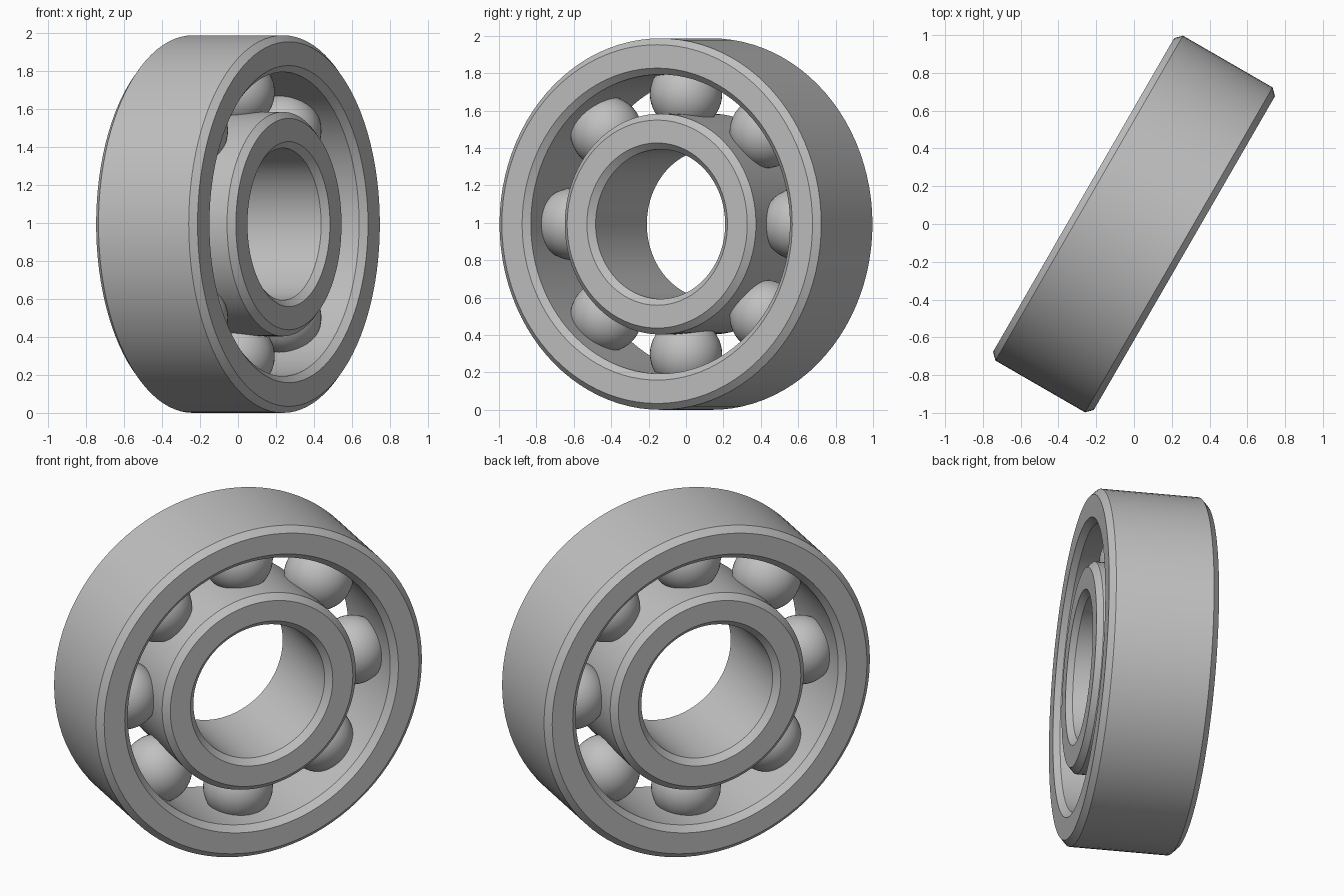
import bpy
import bmesh
import math
from mathutils import Matrix, Vector

cube = bpy.data.objects.get("Cube")
if cube:
    bpy.data.objects.remove(cube, do_unlink=True)

# Overall dimensions
OUTER_R = 0.993
HALF_W = 0.308
BEVEL = 0.034
BALL_R = 0.193
TRACK_R = 0.695
BALLS = 8

# The shaft axis lies level, turned 30 degrees from the side
axis = Vector((math.cos(math.radians(30)), -math.sin(math.radians(30)), 0))
place = Matrix.Translation((0, 0, OUTER_R)) @ axis.to_track_quat("Z", "Y").to_matrix().to_4x4()

steel = bpy.data.materials.new("steel grey")
steel.use_nodes = True
grey = (0.53, 0.53, 0.53, 1)
steel.diffuse_color = grey
steel.node_tree.nodes["Principled BSDF"].inputs["Base Color"].default_value = grey


def finish(bm, name):
    """Turn a bmesh into a smooth-shaded steel object."""
    bmesh.ops.recalc_face_normals(bm, faces=bm.faces)
    mesh = bpy.data.meshes.new(name)
    bm.to_mesh(mesh)
    bm.free()
    mesh.materials.append(steel)
    obj = bpy.data.objects.new(name, mesh)
    bpy.context.collection.objects.link(obj)
    bpy.ops.object.select_all(action="DESELECT")
    obj.select_set(True)
    bpy.context.view_layer.objects.active = obj
    bpy.ops.object.shade_smooth_by_angle(angle=math.radians(30))
    return obj


def race(name, inner, outer, steps=96):
    """Spin a rectangle with four chamfered corners around the shaft."""
    h, b = HALF_W, BEVEL
    half = [(inner + b, h), (outer - b, h), (outer, h - b)]
    lower = [(outer, b - h), (outer - b, -h), (inner + b, -h)]
    profile = half + lower + [(inner, b - h), (inner, h - b)]
    bm = bmesh.new()
    verts = [bm.verts.new((r, 0, z)) for r, z in profile]
    edges = [bm.edges.new((verts[i - 1], verts[i])) for i in range(len(verts))]
    bmesh.ops.spin(bm, geom=verts + edges, cent=(0, 0, 0), axis=(0, 0, 1),
                   angle=math.tau, steps=steps, use_merge=True)
    bmesh.ops.remove_doubles(bm, verts=bm.verts, dist=0.0005)
    obj = finish(bm, name)
    obj.matrix_world = place


# Outer and inner rings
race("outer_ring", 0.80, OUTER_R)
race("inner_ring", 0.40, 0.59)

# Balls, evenly spaced between the rings
for i in range(BALLS):
    bm = bmesh.new()
    bmesh.ops.create_uvsphere(bm, u_segments=40, v_segments=24, radius=BALL_R)
    ball = finish(bm, f"ball_{i + 1}")
    turn = Matrix.Rotation(math.tau * i / BALLS, 4, "Z")
    ball.matrix_world = place @ turn @ Matrix.Translation((TRACK_R, 0, 0))
